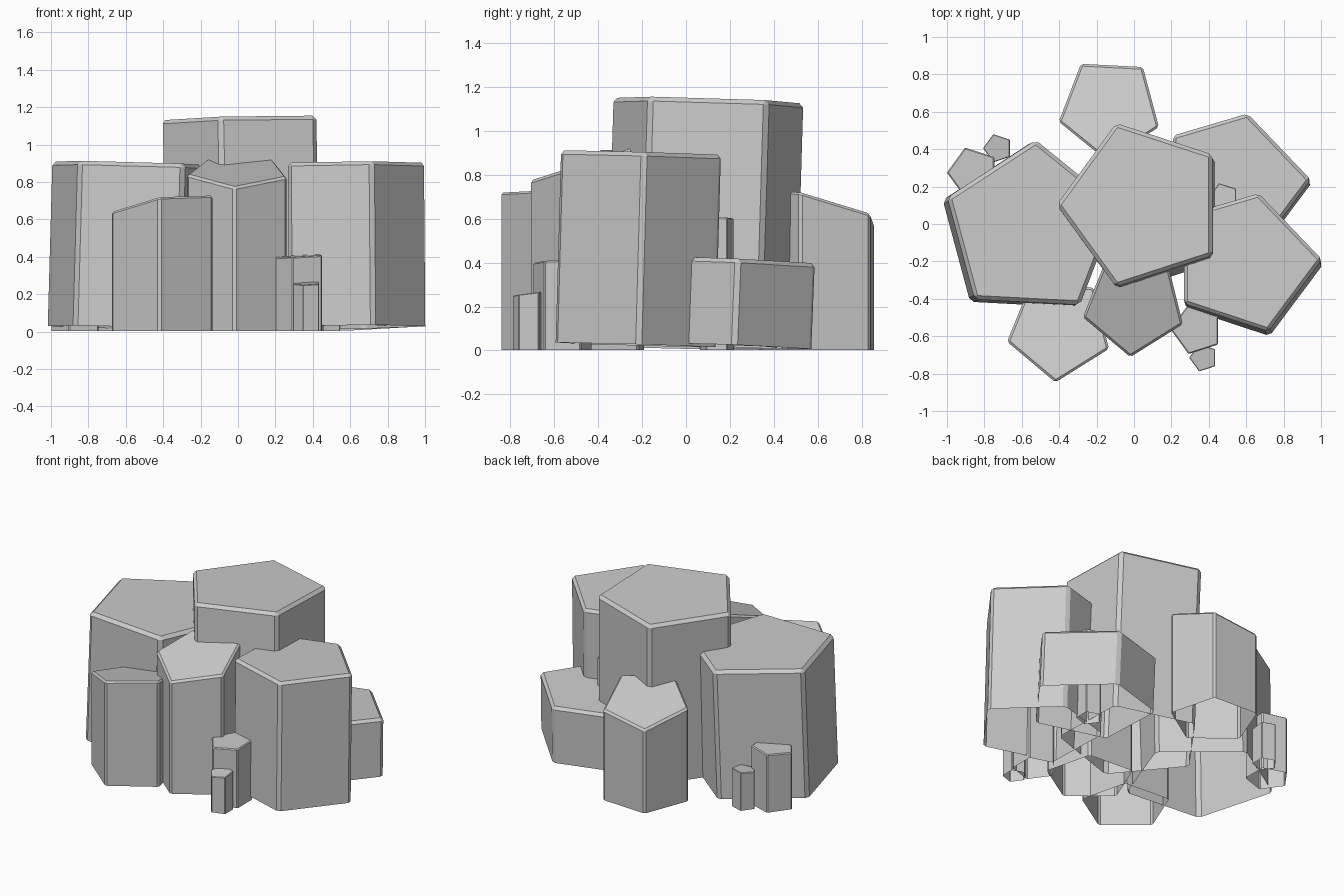
import bpy, bmesh
from math import cos, sin, radians

if "Cube" in bpy.data.objects:
    bpy.data.objects.remove(bpy.data.objects["Cube"])

# Slightly uneven pentagon shared by the two right-hand columns
UNEVEN = [(.41, .006), (.08, .351), (-.31, .236), (-.31, -.224), (.13, -.369)]


def pentagon(radius, angle):
    return [(radius * cos(radians(angle + 72 * i)),
             radius * sin(radians(angle + 72 * i))) for i in range(5)]


def column(name, centre, outline, height, slope, lean=(0, 0), base=0.003):
    """Open-bottomed prism; centre is the top centre, slope tilts the top,
    lean shifts the column sideways per unit of height."""
    bm = bmesh.new()
    cx, cy = centre
    low, high = [], []
    for px, py in outline:
        px, py = px * 1.025, py * 1.025
        zt = height + slope[0] * px + slope[1] * py
        zb = base - lean[0] * px - lean[1] * py
        drop = zt - zb
        high.append(bm.verts.new((cx + px, cy + py, zt)))
        low.append(bm.verts.new((cx + px - lean[0] * drop,
                                 cy + py - lean[1] * drop, zb)))
    bm.faces.new(high)
    for i in range(5):
        j = (i + 1) % 5
        bm.faces.new((low[i], low[j], high[j], high[i]))
    # Narrow chamfer on the top rim and the upright edges
    size = max((x * x + y * y) ** .5 for x, y in outline)
    edges = [e for e in bm.edges if not e.is_boundary]
    bmesh.ops.bevel(bm, geom=edges, offset=.045 * size, segments=1,
                    profile=.5, affect='EDGES')
    bmesh.ops.recalc_face_normals(bm, faces=bm.faces)
    mesh = bpy.data.meshes.new(name)
    bm.to_mesh(mesh)
    bm.free()
    bpy.context.collection.objects.link(bpy.data.objects.new(name, mesh))


# Large columns, tilted as rigid blocks
column("tall_centre_column", (.046, .102), pentagon(.449, 36), 1.14,
       (.02, -.03), (-.02, .03), .02)
column("large_left_column", (-.55, -.03), pentagon(.468, 87), .90,
       (-.028, -.015), (.028, .015), .02)
column("large_right_column", (.585, -.196), UNEVEN, .90,
       (.008, -.028), (-.008, .028), .025)
column("low_right_column", (.525, .231), UNEVEN, .412,
       (.015, -.045), (-.015, .04), .02)

# Medium columns with sloping tops
column("front_column", (0, -.43), pentagon(.275, -94), .862, (0, .32))
column("front_left_column", (-.40, -.56), pentagon(.28, -94), .67, (.15, -.19))
column("back_column", (-.13, .62), pentagon(.275, 51), .66, (.13, -.27))

# Small columns tucked around the edge
column("small_front_column", (.335, -.562), pentagon(.137, 36), .405, (.05, .03))
column("tiny_front_column", (.372, -.715), pentagon(.075, 36), .258, (.03, .12))
column("small_left_column", (-.86, .275), pentagon(.137, 36), .40, (.05, .03))
column("tiny_left_column", (-.728, .405), pentagon(.077, 36), .258, (.03, .12))
column("tiny_right_column", (.48, .14), pentagon(.08, 36), .605, (.03, -.05))
